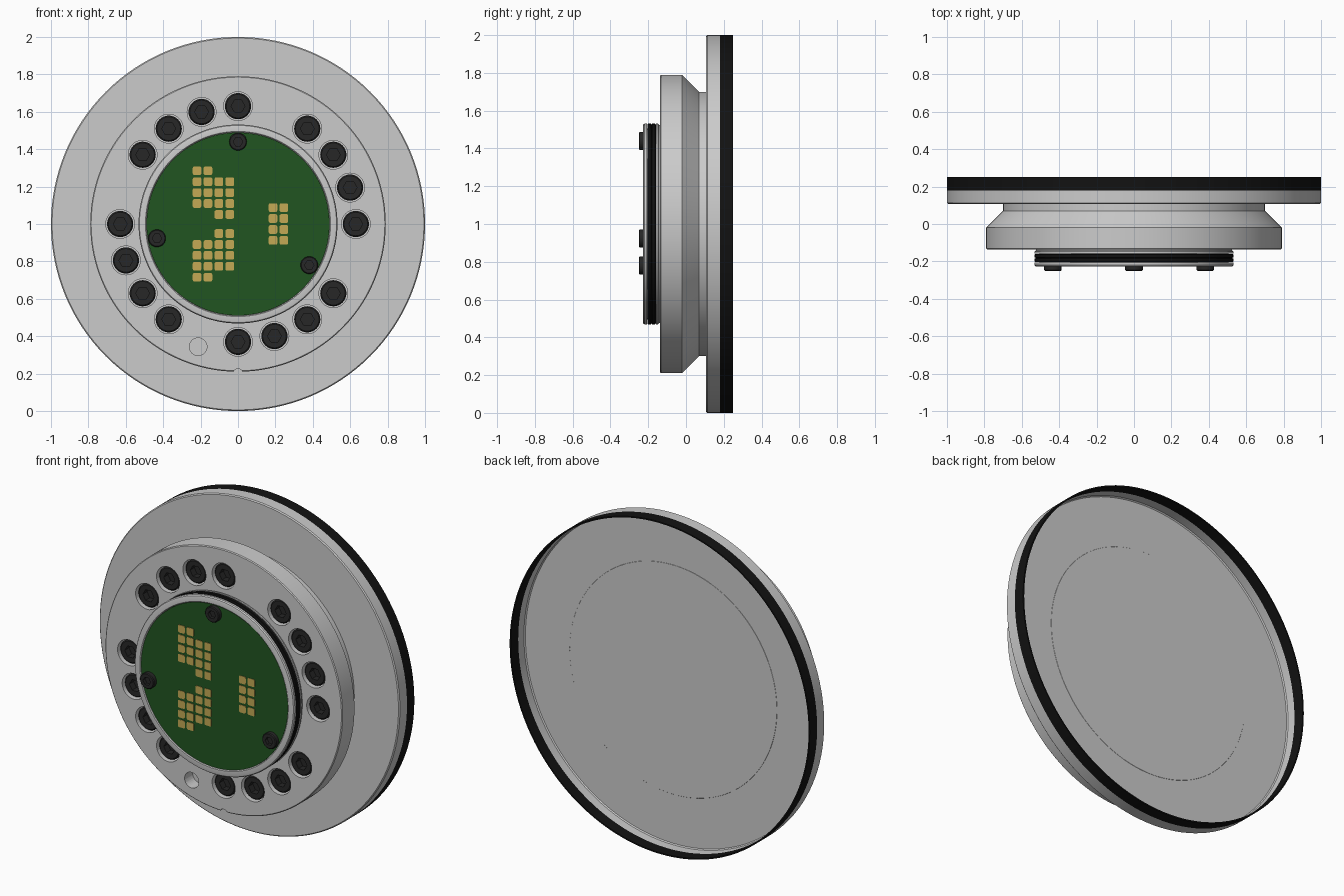
import bpy, bmesh, math
from math import sin, cos, pi, radians

if "Cube" in bpy.data.objects:
    bpy.data.objects.remove(bpy.data.objects["Cube"])

CZ = 1.0  # height of the main axis, which runs along y


def material(name, rgb):
    m = bpy.data.materials.new(name)
    m.diffuse_color = (*rgb, 1)
    m.use_nodes = True
    m.node_tree.nodes["Principled BSDF"].inputs["Base Color"].default_value = m.diffuse_color
    return m


BLACK = material("black_rubber", (0.006, 0.006, 0.006))
DARK = material("dark_steel", (0.02, 0.02, 0.02))
GREEN = material("board_green", (0.015, 0.09, 0.015))
GOLD = material("contact_gold", (0.56, 0.40, 0.09))


def finish(bm, name, mat=None, loc=(0, 0, CZ)):
    bmesh.ops.recalc_face_normals(bm, faces=bm.faces[:])
    me = bpy.data.meshes.new(name)
    bm.to_mesh(me)
    bm.free()
    ob = bpy.data.objects.new(name, me)
    ob.location = loc
    bpy.context.collection.objects.link(ob)
    if mat:
        me.materials.append(mat)
    return ob


def smooth(ob):
    bpy.ops.object.select_all(action='DESELECT')
    ob.select_set(True)
    bpy.context.view_layer.objects.active = ob
    bpy.ops.object.shade_smooth_by_angle(angle=radians(30))


def add_lathe(bm, profile, seg, cx=0, cz=0, closed=False):
    """Revolve (radius, y) points about the y axis; radius 0 makes a pole."""
    rings = []
    for r, y in profile:
        if r == 0:
            rings.append([bm.verts.new((cx, y, cz))] * seg)
        else:
            rings.append([bm.verts.new((cx + r * cos(2 * pi * i / seg), y, cz + r * sin(2 * pi * i / seg)))
                          for i in range(seg)])
    pairs = list(zip(rings, rings[1:]))
    if closed:
        pairs.append((rings[-1], rings[0]))
    for a, b in pairs:
        for i in range(seg):
            j = (i + 1) % seg
            bm.faces.new(list(dict.fromkeys((a[i], a[j], b[j], b[i]))))


def lathe(name, profile, mat=None, seg=128, closed=False, loc=(0, 0, CZ)):
    bm = bmesh.new()
    add_lathe(bm, profile, seg, closed=closed)
    ob = finish(bm, name, mat, loc)
    smooth(ob)
    return ob


def cylinders(name, specs):
    """Cutter mesh: each spec is (x, z, radius, y0, y1, sides)."""
    bm = bmesh.new()
    for x, z, r, y0, y1, seg in specs:
        add_lathe(bm, [(0, y0), (r, y0), (r, y1), (0, y1)], seg, x, z)
    ob = finish(bm, name)
    ob.hide_render = True
    return ob


def cut(ob, cutter):
    mod = ob.modifiers.new("cut", 'BOOLEAN')
    mod.operation = 'DIFFERENCE'
    mod.solver = 'EXACT'
    mod.object = cutter
    bpy.ops.object.select_all(action='DESELECT')
    ob.select_set(True)
    bpy.context.view_layer.objects.active = ob
    bpy.ops.object.modifier_apply(modifier=mod.name)
    bpy.data.objects.remove(cutter)
    smooth(ob)


def polar(r, deg):
    return r * cos(radians(deg)), r * sin(radians(deg))


# Main hub with tapered neck, counterbores, pin hole and rim notch
hub = lathe("hub_body", [(0, -0.137), (0.785, -0.137), (0.79, -0.132), (0.79, -0.02),
                         (0.70, 0.07), (0.70, 0.11), (0.69, 0.121), (0, 0.121)])
bolt_angles = [a for a in range(0, 360, 18) if a not in (72, 162, 252, 342)]
holes = [(*polar(0.63, a), 0.077, -0.2, -0.045, 32) for a in bolt_angles]
holes.append((*polar(0.69, 252), 0.047, -0.2, -0.06, 32))
holes.append((0, -0.80, 0.026, -0.2, 0.1, 24))
cut(hub, cylinders("hole_cutter", holes))

# Thin flange plate with an outer wall, open at the back
lathe("flange", [(0.69, 0.107), (0.994, 0.107), (1.0, 0.113), (1.0, 0.18), (0.992, 0.18),
                 (0.992, 0.126), (0.986, 0.12), (0.69, 0.12)], closed=True)
lathe("flange_rubber_rim", [(1.0, 0.18), (1.0, 0.25), (0.992, 0.25), (0.992, 0.18)], BLACK, closed=True)

# Raised front boss with seal groove
lathe("front_boss", [(0, -0.205), (0.49, -0.205), (0.49, -0.224), (0.495, -0.228), (0.52, -0.228),
                     (0.527, -0.226), (0.532, -0.219), (0.532, -0.207), (0.505, -0.207), (0.505, -0.158),
                     (0.532, -0.158), (0.532, -0.148), (0.525, -0.142), (0.525, -0.13), (0, -0.13)])
lathe("boss_seal", [(0.50, -0.204), (0.527, -0.204), (0.531, -0.2), (0.531, -0.185), (0.524, -0.182),
                    (0.531, -0.179), (0.531, -0.163), (0.527, -0.16), (0.50, -0.16)], BLACK, closed=True)

# Round circuit board
lathe("circuit_board", [(0, -0.223), (0.489, -0.223), (0.489, -0.204), (0, -0.204)], GREEN)


# Gold contact pads: rounded squares in three groups
def add_pad(bm, x, z, half=0.023, rad=0.008):
    outline = []
    for k in range(4):
        for s in range(4):
            a = k * pi / 2 + s * pi / 6
            sx, sz = (1, -1, -1, 1)[k], (1, 1, -1, -1)[k]
            outline.append((x + sx * (half - rad) + rad * cos(a), z + sz * (half - rad) + rad * sin(a)))
    front = [bm.verts.new((px, -0.226, pz)) for px, pz in outline]
    back = [bm.verts.new((px, -0.222, pz)) for px, pz in outline]
    bm.faces.new(front)
    bm.faces.new(back)
    for i in range(len(front)):
        j = (i + 1) % len(front)
        bm.faces.new((front[i], front[j], back[j], back[i]))


bm = bmesh.new()
P = 0.0585
for row in range(4):
    for col in range(4):
        z = 0.285 - row * P - (P if col > 1 else 0)
        for side in (1, -1):
            add_pad(bm, -0.219 + col * P, side * z)
    for col in range(2):
        add_pad(bm, 0.187 + col * P, (row - 1.5) * P)
finish(bm, "contact_pads", GOLD)


# Socket-head bolts: one mesh each, shared by all copies
def bolt_ring(name, radius, angles, head, hexagon, y0, y1, depth):
    c = head * 0.1
    first = lathe(name, [(0, y0), (head - c, y0), (head, y0 + c), (head, y1), (0, y1)], DARK, 32)
    cut(first, cylinders(name + "_cutter", [(0, 0, hexagon, y0 - 0.05, y0 + depth, 6)]))
    for n, a in enumerate(angles):
        ob = first if n == 0 else first.copy()
        if n:
            bpy.context.collection.objects.link(ob)
        x, z = polar(radius, a)
        ob.location = (x, 0, CZ + z)


bolt_ring("hub_bolt", 0.63, bolt_angles, 0.07, 0.037, -0.125, -0.04, 0.04)
bolt_ring("board_screw", 0.44, (90, 190, 330), 0.047, 0.025, -0.25, -0.215, 0.02)
